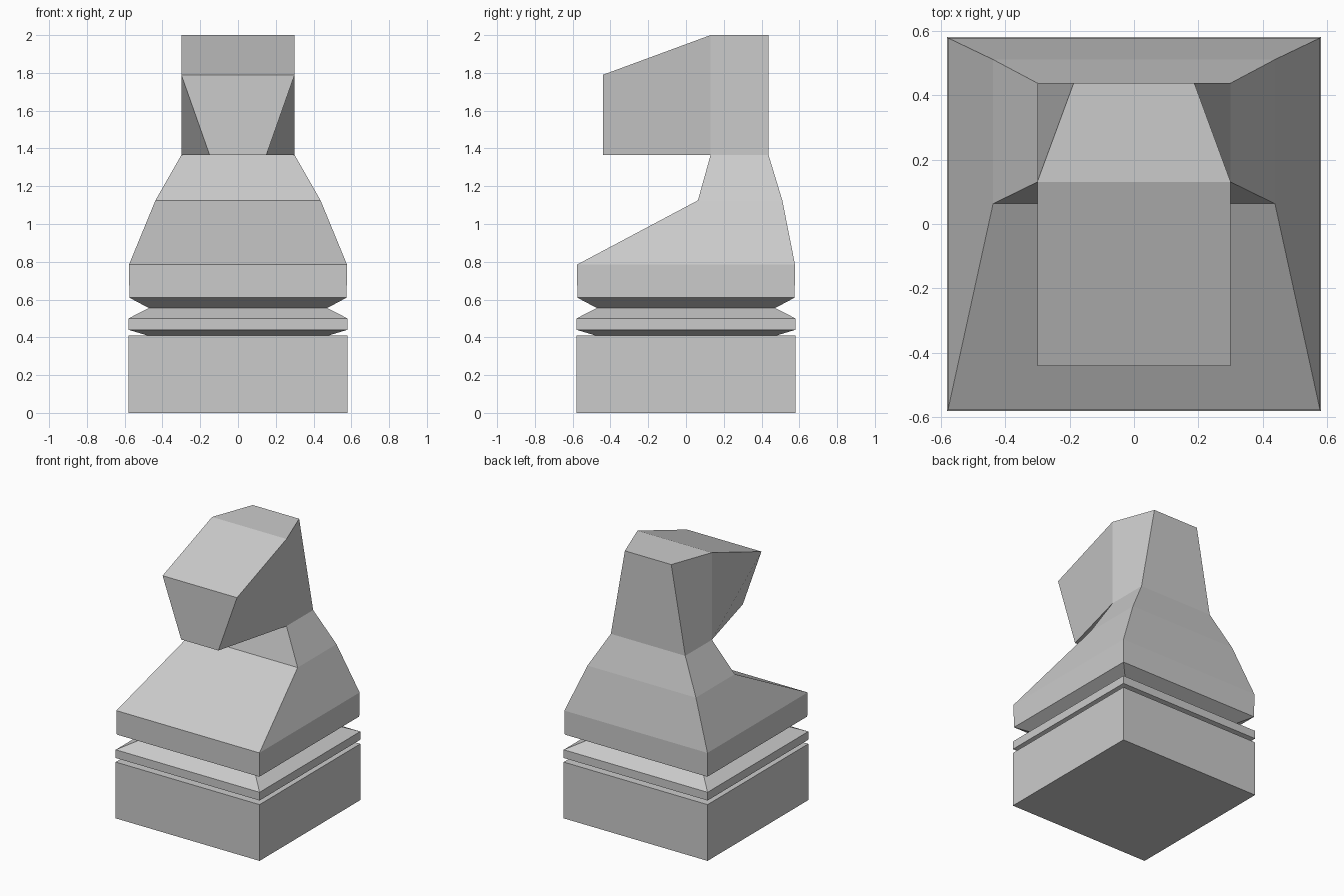
import bpy, bmesh

if "Cube" in bpy.data.objects:
    bpy.data.objects.remove(bpy.data.objects["Cube"])


def loft(name, rings, shape=None):
    """Stack four-sided rings (z, half width front, half width back, y front, y back)."""
    bm = bmesh.new()
    loops = [[bm.verts.new(p) for p in ((-wf, yf, z), (wf, yf, z), (wb, yb, z), (-wb, yb, z))]
             for z, wf, wb, yf, yb in rings]
    bm.faces.new(loops[0][::-1])
    front = None
    for a, b in zip(loops, loops[1:]):
        for i in range(4):
            j = (i + 1) % 4
            face = bm.faces.new((a[i], a[j], b[j], b[i]))
            if i == 0:
                front = face
    bm.faces.new(loops[-1])
    if shape:
        shape(bm, front)
    bmesh.ops.recalc_face_normals(bm, faces=bm.faces)
    mesh = bpy.data.meshes.new(name)
    bm.to_mesh(mesh)
    bm.free()
    obj = bpy.data.objects.new(name, mesh)
    bpy.context.collection.objects.link(obj)
    return obj


def square(z, h):
    return (z, h, h, -h, h)


def pull_snout(bm, front):
    # extrude the topmost front face into the tapered muzzle
    face = bmesh.ops.extrude_discrete_faces(bm, faces=[front])["faces"][0]
    for v in face.verts:
        v.co.y = -0.44
        if v.co.z > 1.7:
            v.co.z = 1.79
        else:
            v.co.x *= 0.5


# One continuous piece: plinth, grooved collar, shoulders, neck and head
loft("knight_piece", [
    square(0, 0.58), square(0.41, 0.58),        # plinth
    square(0.41, 0.48), square(0.44, 0.58),     # lower groove
    square(0.50, 0.58), square(0.555, 0.472),   # collar
    square(0.61, 0.575), square(0.785, 0.577),  # upper block
    (1.125, 0.437, 0.437, 0.063, 0.51),         # shoulders
    (1.365, 0.30, 0.30, 0.13, 0.437),           # neck
    (2.0, 0.30, 0.187, 0.13, 0.437),            # head
], pull_snout)
